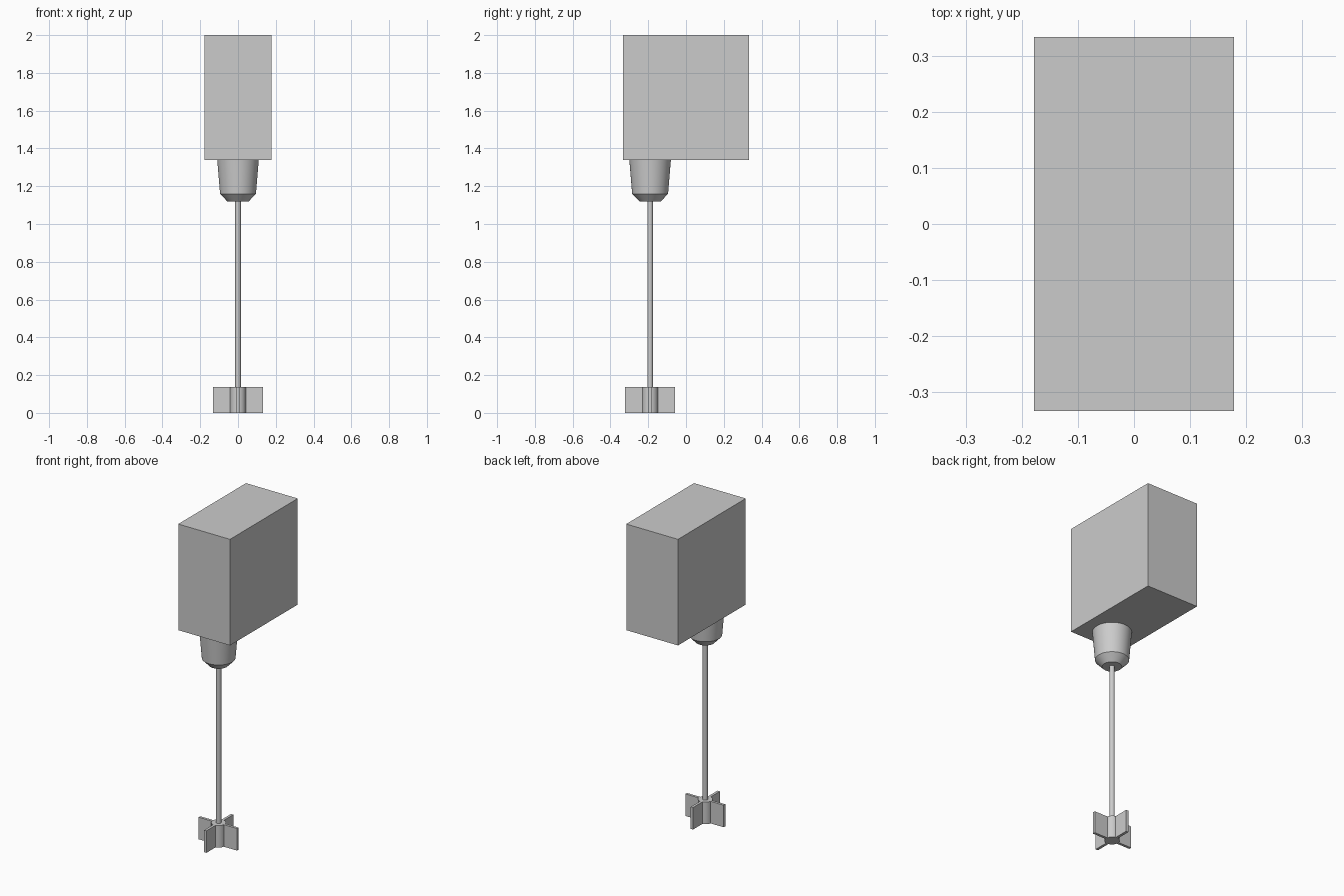
import bpy
import bmesh
from math import cos, sin, pi, radians

cube = bpy.data.objects.get("Cube")
if cube:
    bpy.data.objects.remove(cube, do_unlink=True)

grey = bpy.data.materials.new("plain grey")
grey.use_nodes = True
colour = (0.6, 0.6, 0.6, 1)
grey.diffuse_color = colour
grey.node_tree.nodes["Principled BSDF"].inputs["Base Color"].default_value = colour

AXIS_Y = -0.19   # the spindle axis sits towards the front


def finish(name, bm, smooth=False):
    bmesh.ops.recalc_face_normals(bm, faces=bm.faces)
    mesh = bpy.data.meshes.new(name)
    bm.to_mesh(mesh)
    bm.free()
    mesh.materials.append(grey)
    obj = bpy.data.objects.new(name, mesh)
    bpy.context.collection.objects.link(obj)
    if smooth:
        bpy.ops.object.select_all(action='DESELECT')
        obj.select_set(True)
        bpy.context.view_layer.objects.active = obj
        bpy.ops.object.shade_smooth_by_angle(angle=radians(30))
    return obj


def box(name, low, high):
    bm = bmesh.new()
    bmesh.ops.create_cube(bm, size=1)
    for v in bm.verts:
        v.co = [(a + b) / 2 + c * (b - a) for a, b, c in zip(low, high, v.co)]
    return finish(name, bm)


def turned(name, profile, sides):
    """Capped solid of revolution about the spindle axis from (radius, z) pairs."""
    bm = bmesh.new()
    rings = [[bm.verts.new((r * cos(2 * pi * i / sides),
                            AXIS_Y + r * sin(2 * pi * i / sides), z))
              for i in range(sides)] for r, z in profile]
    for a, b in zip(rings, rings[1:]):
        for i in range(sides):
            j = (i + 1) % sides
            bm.faces.new((a[i], a[j], b[j], b[i]))
    bm.faces.new(rings[0])
    bm.faces.new(rings[-1])
    return finish(name, bm, smooth=True)


# Housing block
box("housing", (-0.178, -0.333, 1.34), (0.178, 0.333, 2.0))

# Tapered collar with chamfered nose, shaft and hub
turned("collar", [(0.055, 1.118), (0.095, 1.16), (0.11, 1.34)], 48)
turned("shaft", [(0.015, 0.13), (0.015, 1.12)], 24)
turned("hub", [(0.042, 0), (0.042, 0.137)], 32)

# Four paddle blades around the hub
for k, side in enumerate(("left", "back", "right", "front")):
    blade = box("blade_" + side, (0.035, -0.008, 0), (0.132, 0.008, 0.137))
    blade.location.y = AXIS_Y
    blade.rotation_euler.z = k * pi / 2
